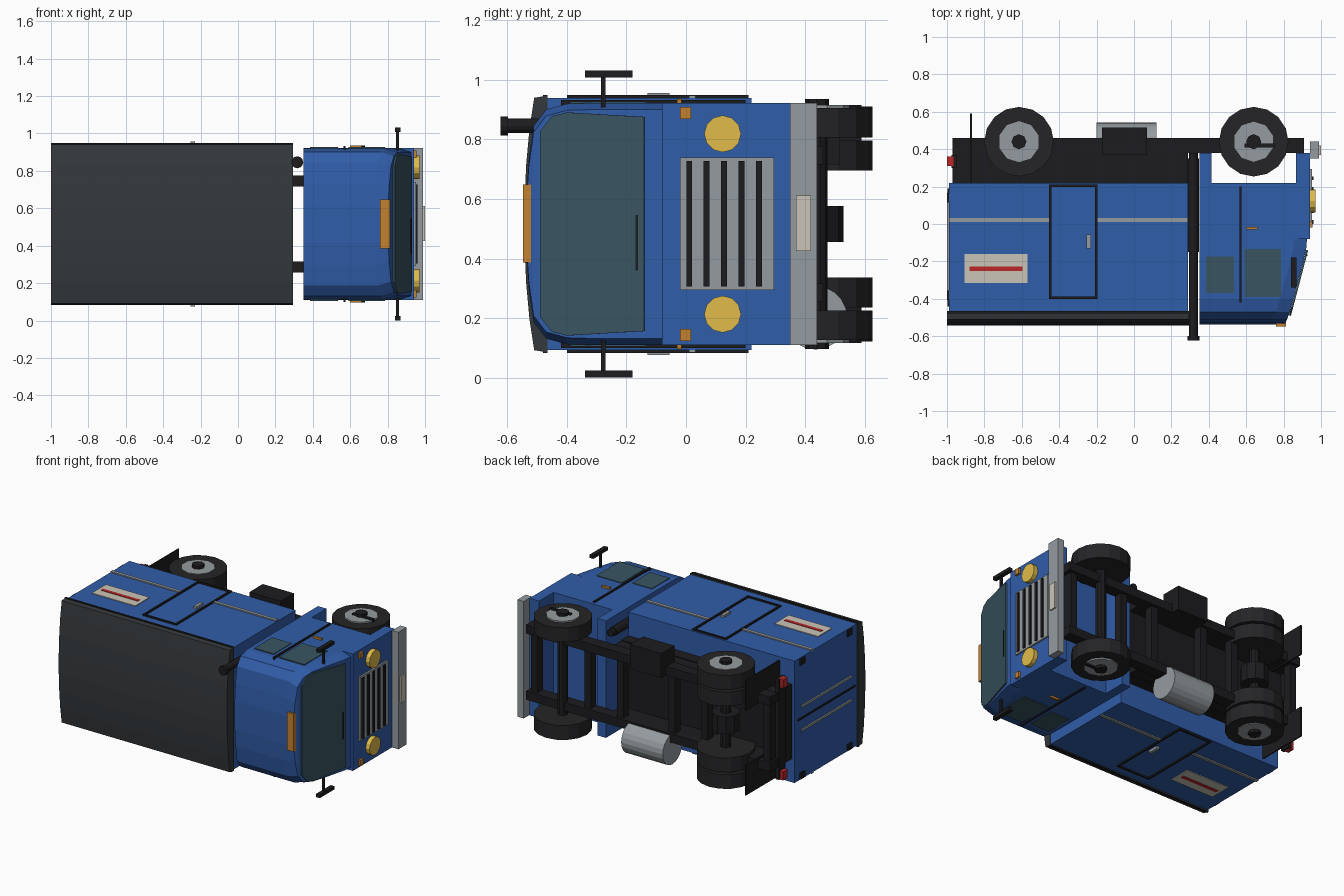
import bpy, bmesh, math
from mathutils import Matrix

if "Cube" in bpy.data.objects:
    bpy.data.objects.remove(bpy.data.objects["Cube"])

# The truck lies on its side: nose along +x, roof toward -y, width along z about C
C = 0.516
PAL = dict(blue=(.03, .11, .40), dark=(.012, .012, .014), roof=(.035, .04, .045), tyre=(.018, .018, .02),
           grey=(.30, .33, .35), glass=(.04, .09, .12), yellow=(.75, .5, .07), orange=(.55, .22, .03),
           cream=(.6, .56, .48), red=(.5, .02, .02))
mats = {}


def mat(c):
    if c not in mats:
        mats[c] = bpy.data.materials.new(c)
        mats[c].diffuse_color = (*PAL[c], 1)
    return mats[c]


def finish(name, bm, color):
    bmesh.ops.recalc_face_normals(bm, faces=bm.faces)
    me = bpy.data.meshes.new(name)
    bm.to_mesh(me)
    bm.free()
    ob = bpy.data.objects.new(name, me)
    bpy.context.collection.objects.link(ob)
    me.materials.append(mat(color))
    return ob


def box(name, x0, x1, y0, y1, w0, w1, color):
    """Box; w is the sideways offset from the centre line."""
    bm = bmesh.new()
    bmesh.ops.create_cube(bm, size=1)
    for v in bm.verts:
        v.co = ((x0 + x1) / 2 + v.co.x * (x1 - x0), (y0 + y1) / 2 + v.co.y * (y1 - y0),
                C + (w0 + w1) / 2 + v.co.z * (w1 - w0))
    return finish(name, bm, color)


def pair(name, x0, x1, y0, y1, w0, w1, color):
    box(name + "_left", x0, x1, y0, y1, w0, w1, color)
    box(name + "_right", x0, x1, y0, y1, -w1, -w0, color)


def cyl(name, x, y, w, r, depth, axis, n, color, r2=None):
    bm = bmesh.new()
    bmesh.ops.create_cone(bm, cap_ends=True, segments=n, radius1=r, radius2=r if r2 is None else r2, depth=depth)
    rot = {'x': Matrix.Rotation(math.pi / 2, 4, 'Y'), 'y': Matrix.Rotation(math.pi / 2, 4, 'X'),
           'z': Matrix.Identity(4)}[axis]
    bmesh.ops.transform(bm, verts=bm.verts, matrix=Matrix.Translation((x, y, C + w)) @ rot)
    return finish(name, bm, color)


def prism(name, pts, vec, color):
    bm = bmesh.new()
    f = bm.faces.new([bm.verts.new(p) for p in pts])
    ext = bmesh.ops.extrude_face_region(bm, geom=[f])
    bmesh.ops.translate(bm, vec=vec, verts=[g for g in ext['geom'] if isinstance(g, bmesh.types.BMVert)])
    return finish(name, bm, color)


# cargo body and curved roof
box("cargo_body", -.99, .29, -.47, .22, -.424, .424, 'blue')
half = [(-.465, .432), (-.51, .424), (-.526, .32), (-.537, .2), (-.543, .07)]
section = [(-1, y, C + w) for y, w in half] + [(-1, y, C - w) for y, w in reversed(half)]
prism("cargo_roof", section, (1.295, 0, 0), 'roof')

# side trim on both flanks: door frame, rail, handle, sign
for n, (a, b, c, d) in enumerate([(-.455, -.442, -.4, .21), (-.208, -.195, -.4, .21),
                                  (-.455, -.195, -.4, -.388), (-.455, -.195, .198, .21)]):
    pair(f"side_door_frame_{n}", a, b, c, d, .42, .434, 'dark')
pair("side_rail_rear", -.99, -.455, .01, .032, .42, .432, 'grey')
pair("side_rail_front", -.195, .285, .01, .032, .42, .432, 'grey')
pair("side_door_handle", -.253, -.23, -.13, -.055, .42, .441, 'grey')
pair("side_sign", -.905, -.57, -.315, -.16, .42, .429, 'cream')
pair("side_sign_stripe", -.88, -.595, -.252, -.228, .42, .432, 'red')
pair("roof_gutter", -1, .29, -.48, -.465, .42, .434, 'dark')

# rear doors
box("rear_door_seam", -.996, -.985, -.44, .19, -.006, .006, 'dark')
pair("rear_lock_rod", -1, -.985, -.4, .15, .075, .09, 'grey')
for n, y in enumerate((-.38, .14)):
    pair(f"rear_hinge_{n}", -1, -.98, y - .025, y + .025, .375, .418, 'dark')
pair("tail_light", -1, -.965, .31, .36, .29, .35, 'red')
box("tail_light_bar", -.975, -.95, .3, .37, -.35, .35, 'dark')

# chassis
box("subframe", -.97, .29, .22, .3, -.26, .26, 'dark')
pair("subframe_rail", -.97, .29, .22, .39, .2, .255, 'dark')
pair("chassis_rail", -.97, .91, .38, .46, .2, .26, 'dark')
for n, x in enumerate((-.93, -.45, -.2, .2, .45, .86)):
    box(f"cross_member_{n}", x - .025, x + .025, .38, .44, -.22, .22, 'dark')
pair("mudflap", -.876, -.866, .22, .59, .19, .4, 'dark')
box("battery_box", -.17, .07, .37, .515, .2, .37, 'dark')
cyl("fuel_tank", -.04, .435, -.315, .107, .32, 'x', 20, 'grey')
box("tank_bracket", -.15, .07, .39, .46, -.26, -.2, 'dark')

# wheels, axles and hubs
for label, x in (("front", .64), ("rear", -.615)):
    cyl(f"{label}_axle", x, .44, 0, .035, .64, 'z', 10, 'dark')
    for side, s in (("left", 1), ("right", -1)):
        centres = (.34,) if label == "front" else (.345, .23)
        for k, w in enumerate(centres):
            cyl(f"{label}_{side}_tyre_{k}", x, .44, s * w, .186, .1, 'z', 16, 'tyre')
        cyl(f"{label}_{side}_rim", x, .44, s * .385, .11, .03, 'z', 10, 'grey')
        cyl(f"{label}_{side}_hub", x, .44, s * .395, .04, .05, 'z', 8, 'dark')
cyl("rear_differential", -.615, .44, 0, .09, .12, 'z', 10, 'dark')
pair("front_step", .59, .75, .41, .43, .39, .41, 'dark')

# lower cab with open wheel arch
outline = [(.35, -.08), (.35, .38), (.415, .38), (.415, .22), (.865, .22), (.865, .38), (.94, .38), (.94, -.08)]
prism("cab_lower", [(x, y, C - .407) for x, y in outline], (0, 0, .814), 'blue')

# upper cab: raked nose lofted from rows of (y, half width)
RAKE = [(-.08, .925), (-.14, .92), (-.4, .852), (-.5, .825), (-.54, .8)]


def nose(y):
    for (ya, xa), (yb, xb) in zip(RAKE, RAKE[1:]):
        if y >= yb:
            return xa + (xb - xa) * (y - ya) / (yb - ya)
    return RAKE[-1][1]


rows = [(-.08, .407), (-.14, .407), (-.3, .407), (-.4, .404), (-.47, .385), (-.512, .33), (-.528, .22), (-.536, .1)]
bm = bmesh.new()
rings = []
for y, w in rows:
    f = nose(y)
    side = [(.35, w), (f - .07, w), (f, w - .022)]
    ring = [(x, y, C + v) for x, v in side] + [(x, y, C - v) for x, v in reversed(side)]
    rings.append([bm.verts.new(p) for p in ring])
for a, b in zip(rings, rings[1:]):
    for i in range(6):
        bm.faces.new((a[i], a[(i + 1) % 6], b[(i + 1) % 6], b[i]))
bm.faces.new(rings[0])
bm.faces.new(rings[-1])
finish("cab_upper", bm, 'blue')

# windscreen following the rake
bm = bmesh.new()
edge = [[bm.verts.new((nose(y) + .006, y, C + s * w)) for s in (1, -1)]
        for y, w in ((-.14, .36), (-.4, .375), (-.45, .362), (-.49, .31))]
for a, b in zip(edge, edge[1:]):
    bm.faces.new((a[0], a[1], b[1], b[0]))
glass = finish("windscreen", bm, 'glass')
mod = glass.modifiers.new("thickness", 'SOLIDIFY')
mod.thickness = .01
mod.offset = 0
box("wiper", .915, .928, -.17, -.162, -.156, .03, 'dark')

# cab sides
pair("rear_side_window", .385, .535, -.37, -.175, .39, .411, 'glass')
pair("front_side_window", .59, .785, -.39, -.135, .39, .411, 'glass')
pair("cab_door_line", .563, .575, -.42, .2, .39, .416, 'dark')
pair("cab_door_handle", .6, .66, -.03, -.015, .4, .42, 'orange')
pair("mirror_arm", .845, .86, -.285, -.27, .37, .5, 'dark')
pair("mirror", .84, .868, -.34, -.18, .493, .516, 'dark')

# cab front
box("grille_panel", .935, .952, -.02, .295, -.222, .224, 'grey')
for n in range(5):
    y = .011 + n * .0585
    box(f"grille_slot_{n}", .945, .96, y - .01, y + .01, -.21, .212, 'dark')
for side, s in (("left", 1), ("right", -1)):
    cyl(f"headlight_{side}", .95, .123, s * .303, .062, .04, 'x', 12, 'yellow')
pair("indicator", .93, .955, -.02, .016, .353, .393, 'orange')
box("bumper", .942, .99, .35, .44, -.407, .407, 'grey')
box("number_plate", .98, 1, .37, .42, -.09, .095, 'cream')
box("roof_marker", .76, .812, -.547, -.52, -.13, .132, 'orange')

# exhaust stack behind the cab
cyl("exhaust_stack", .317, -.12, .33, .024, 1, 'y', 12, 'dark')
cyl("exhaust_tip", .317, -.61, .33, .032, .025, 'y', 12, 'dark')
cyl("exhaust_silencer", .317, .1, .33, .03, .5, 'y', 12, 'dark')

for m in bpy.data.materials:
    if m.users and not m.is_grease_pencil:
        m.use_nodes = True
        m.node_tree.nodes["Principled BSDF"].inputs["Base Color"].default_value = m.diffuse_color
